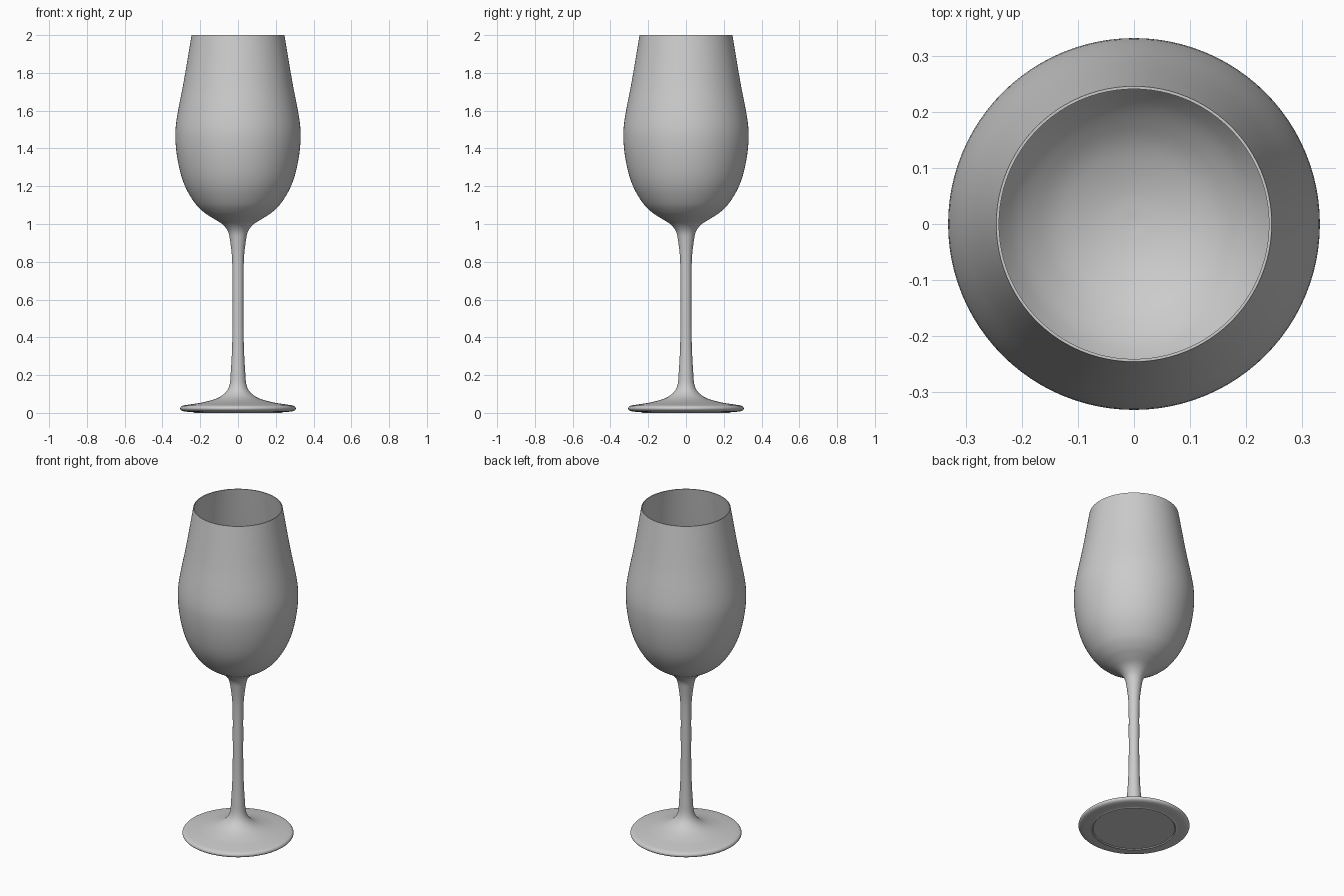
import bpy, bmesh, math
from mathutils import Vector

if "Cube" in bpy.data.objects:
    bpy.data.objects.remove(bpy.data.objects["Cube"])


def smooth_path(points, steps=4):
    """Catmull-Rom curve through (radius, z) points."""
    p = [Vector(q) for q in points]
    p = [2 * p[0] - p[1]] + p + [2 * p[-1] - p[-2]]
    out = []
    for a, b, c, d in zip(p, p[1:], p[2:], p[3:]):
        m0 = (c - a).normalized() * (c - b).length
        m1 = (d - b).normalized() * (c - b).length
        for i in range(steps):
            t = i / steps
            out.append(b * (2*t**3 - 3*t**2 + 1) + m0 * (t**3 - 2*t**2 + t)
                       + c * (3*t**2 - 2*t**3) + m1 * (t**3 - t**2))
    return out + [p[-2]]


def lathe(name, profile, segments=96):
    bm = bmesh.new()
    verts = [bm.verts.new((max(q[0], 0), 0, q[1])) for q in profile]
    edges = [bm.edges.new(e) for e in zip(verts, verts[1:])]
    bmesh.ops.spin(bm, geom=verts + edges, cent=(0, 0, 0), axis=(0, 0, 1),
                   angle=math.tau, steps=segments, use_duplicate=False)
    bmesh.ops.remove_doubles(bm, verts=bm.verts, dist=1e-5)
    bmesh.ops.recalc_face_normals(bm, faces=bm.faces)
    mesh = bpy.data.meshes.new(name)
    bm.to_mesh(mesh)
    bm.free()
    obj = bpy.data.objects.new(name, mesh)
    bpy.context.collection.objects.link(obj)
    bpy.context.view_layer.objects.active = obj
    obj.select_set(True)
    bpy.ops.object.shade_smooth_by_angle(angle=math.radians(40))
    obj.select_set(False)
    return obj


# Foot rim, foot, stem and outside of the bowl, from the ground up
underside = [(0, 0.005), (0.225, 0.005), (0.23, 0)]
outside = smooth_path([
    (0.235, 0.003), (0.285, 0.008), (0.302, 0.015), (0.306, 0.025),
    (0.298, 0.036), (0.26, 0.044), (0.175, 0.058), (0.095, 0.085),
    (0.05, 0.132), (0.038, 0.22), (0.030, 0.39), (0.029, 0.60),
    (0.031, 0.81), (0.043, 0.92), (0.054, 0.963), (0.084, 1.0),
    (0.132, 1.03), (0.178, 1.06), (0.228, 1.11), (0.285, 1.21),
    (0.318, 1.33), (0.332, 1.46), (0.324, 1.56), (0.288, 1.75),
    (0.246, 2.0)])

# Inside of the bowl, from the lip down to the centre
inside = smooth_path([
    (0.241, 2.0), (0.281, 1.75), (0.316, 1.56), (0.324, 1.46),
    (0.310, 1.33), (0.277, 1.215), (0.221, 1.12), (0.17, 1.07),
    (0.125, 1.042), (0.06, 1.02), (0, 1.013)])

lathe("stemmed_glass", underside + outside + inside)
